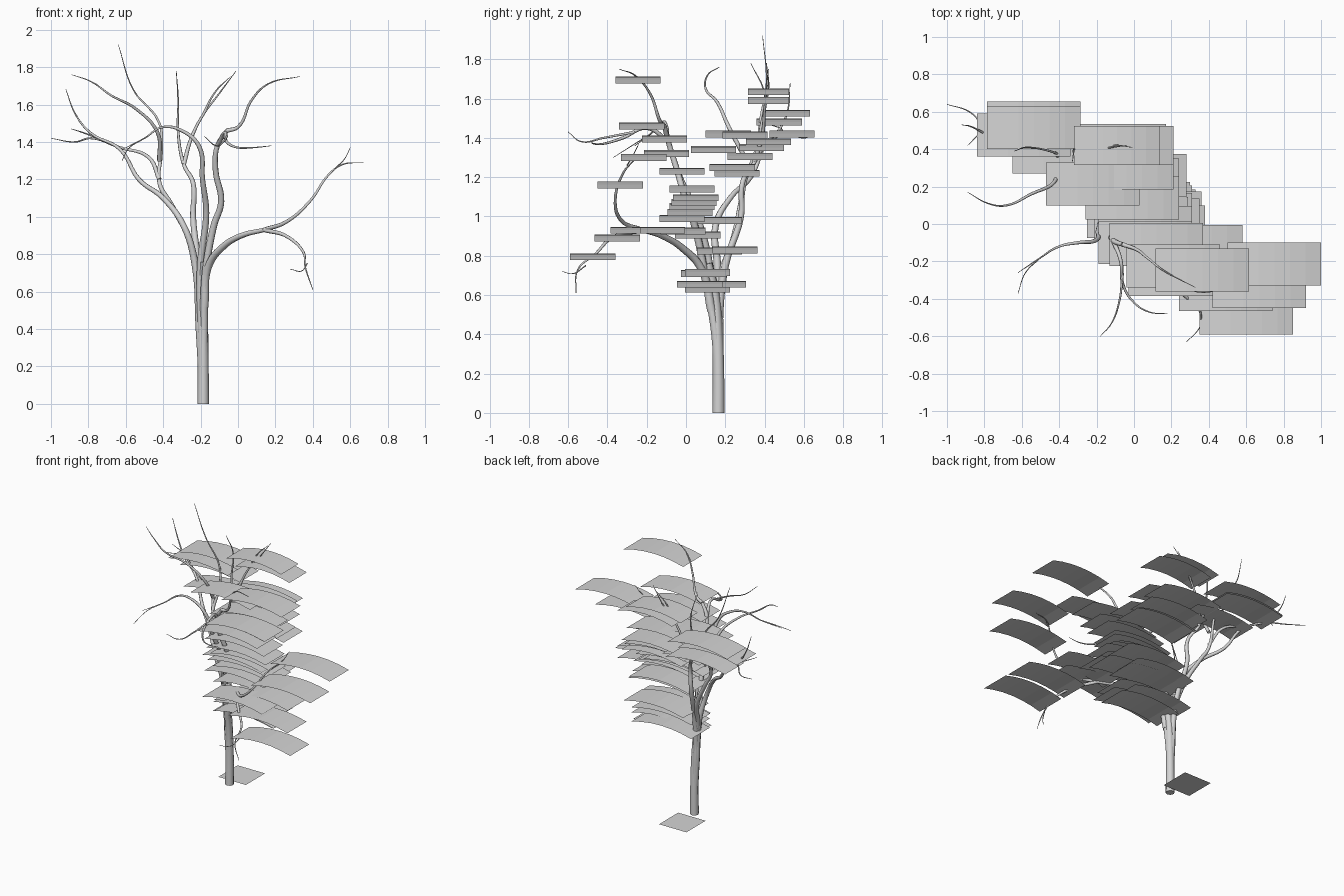
import bpy
import bmesh
import math

cube = bpy.data.objects.get("Cube")
if cube:
    bpy.data.objects.remove(cube, do_unlink=True)


def make_material(name, rgb):
    material = bpy.data.materials.new(name)
    material.use_nodes = True
    material.diffuse_color = (*rgb, 1)
    shader = material.node_tree.nodes["Principled BSDF"]
    shader.inputs["Base Color"].default_value = (*rgb, 1)
    return material


pale_grey = make_material("pale grey", (.66, .66, .66))


def add_object(name, mesh):
    mesh.materials.clear()
    mesh.materials.append(pale_grey)
    obj = bpy.data.objects.new(name, mesh)
    bpy.context.scene.collection.objects.link(obj)
    return obj


def branch(name, start_radius, end_radius, *points):
    """Smooth tapering tube through the given points."""
    curve = bpy.data.curves.new(name + " path", "CURVE")
    curve.dimensions = "3D"
    curve.resolution_u = 6
    curve.bevel_depth = 1
    curve.bevel_resolution = 2
    curve.use_fill_caps = True
    spline = curve.splines.new("BEZIER")
    spline.bezier_points.add(len(points) - 1)
    for index, (knot, point) in enumerate(zip(spline.bezier_points, points)):
        blend = index / (len(points) - 1)
        knot.co = point
        knot.radius = start_radius + (end_radius - start_radius) * blend
        knot.handle_left_type = knot.handle_right_type = "AUTO"
    path = bpy.data.objects.new(name + " path", curve)
    bpy.context.scene.collection.objects.link(path)
    graph = bpy.context.evaluated_depsgraph_get()
    mesh = bpy.data.meshes.new_from_object(path.evaluated_get(graph))
    bpy.data.objects.remove(path, do_unlink=True)
    for polygon in mesh.polygons:
        polygon.use_smooth = len(polygon.vertices) == 4
    return add_object(name, mesh)


def leaf_card(name, x, y, z, length=.5, width=.23, rise=.035, segments=6):
    """Thin sheet arched along x and straight along y, centred on x, y, z."""
    bm = bmesh.new()
    rows = []
    for step in range(segments + 1):
        across = 2 * step / segments - 1
        height = z + rise * (.5 - across * across)
        rows.append([bm.verts.new((x + across * length / 2, y + side * width / 2, height))
                     for side in (-1, 1)])
    for (a, b), (c, d) in zip(rows, rows[1:]):
        bm.faces.new((a, c, d, b))
    mesh = bpy.data.meshes.new(name)
    bm.to_mesh(mesh)
    bm.free()
    return add_object(name, mesh)


# Trunk and the main stems, which all start hidden inside it
thick, stem, limb, twig, tip = .031, .024, .012, .007, .0015
core = (-.186, .165, .12)

branch("trunk", thick, stem, (-.186, .165, 0), (-.186, .165, .2), (-.187, .16, .4),
       (-.19, .145, .6), (-.18, .11, .76))

branch("front_stem", stem, limb, core, (-.182, .15, .4), (-.175, .1, .68),
       (-.13, .045, .95), (-.09, 0, 1.08), (-.12, -.05, 1.25), (-.11, -.09, 1.38),
       (-.06, -.11, 1.46))

branch("arched_stem", stem, tip, core, (-.195, .155, .4), (-.2, .12, .75),
       (-.17, .05, 1.02), (-.19, -.03, 1.2), (-.21, -.09, 1.38), (-.3, -.1, 1.46),
       (-.4, -.12, 1.48), (-.5, -.18, 1.42), (-.62, -.26, 1.36))

branch("middle_stem", stem, tip, core, (-.2, .165, .4), (-.215, .2, .75), (-.24, .28, 1),
       (-.24, .29, 1.18), (-.29, .35, 1.28), (-.32, .38, 1.45), (-.32, .4, 1.62),
       (-.33, .33, 1.78))

branch("back_stem", stem, tip, core, (-.2, .17, .4), (-.22, .18, .7), (-.26, .24, .88),
       (-.36, .28, 1.07), (-.42, .3, 1.18), (-.41, .36, 1.35), (-.42, .38, 1.5),
       (-.56, .41, 1.68), (-.64, .39, 1.92))

branch("outer_stem", stem, tip, core, (-.205, .165, .4), (-.23, .16, .75),
       (-.29, .15, .95), (-.4, .23, 1.1), (-.53, .33, 1.2), (-.63, .4, 1.36),
       (-.79, .48, 1.45), (-.87, .52, 1.55), (-.92, .53, 1.68))

# Low limb with its rising and hanging ends
branch("low_limb", stem, limb, (-.18, .13, .52), (-.16, .08, .73), (-.08, -.02, .84),
       (.02, -.12, .9), (.14, -.22, .93))
branch("low_limb_rising", limb, tip, (.14, -.22, .93), (.27, -.33, .98),
       (.39, -.36, 1.09), (.48, -.32, 1.22), (.56, -.27, 1.28), (.67, -.25, 1.29))
branch("low_limb_fork", twig / 2, tip, (.52, -.3, 1.26), (.57, -.27, 1.31), (.6, -.24, 1.37))
branch("low_limb_hanging", limb, tip, (.14, -.22, .93), (.27, -.38, .89),
       (.35, -.46, .81), (.36, -.55, .73), (.4, -.56, .61))
branch("hanging_fork", twig / 2, tip, (.37, -.51, .75), (.34, -.57, .71), (.28, -.63, .72))

# Front crown limbs
branch("front_crown_limb", limb, tip, (-.06, -.11, 1.46), (0, -.13, 1.48),
       (.07, -.18, 1.62), (.16, -.25, 1.71), (.33, -.34, 1.75))
branch("front_reach", limb, tip, (-.11, -.09, 1.38), (-.07, -.2, 1.45),
       (-.06, -.32, 1.4), (0, -.42, 1.37), (.08, -.47, 1.37), (.18, -.48, 1.38))
branch("front_reach_fork", twig, tip, (-.06, -.26, 1.43), (-.08, -.42, 1.4),
       (-.12, -.53, 1.38), (-.18, -.6, 1.43))
branch("arched_stem_fork", twig / 2, tip, (-.5, -.18, 1.42), (-.58, -.26, 1.37),
       (-.62, -.37, 1.3))

# Back crown limbs
branch("back_crown_limb", limb, tip, (-.29, .35, 1.28), (-.25, .39, 1.42),
       (-.19, .4, 1.54), (-.1, .42, 1.66), (-.01, .41, 1.78))
branch("back_crown_fork", twig, tip, (-.19, .4, 1.54), (-.12, .41, 1.67), (-.04, .42, 1.75))
branch("side_reach", limb, tip, (-.42, .3, 1.3), (-.43, .22, 1.45), (-.55, .16, 1.58),
       (-.68, .1, 1.65), (-.78, .11, 1.72), (-.89, .17, 1.76))
branch("outer_reach", limb, tip, (-.42, .3, 1.2), (-.48, .37, 1.32), (-.63, .42, 1.37),
       (-.78, .5, 1.42), (-.88, .6, 1.4), (-1, .64, 1.42))
branch("outer_fork", twig, tip, (-.7, .45, 1.4), (-.8, .49, 1.44), (-.89, .42, 1.47))

# Leaf cards, grouped by where they grow
leaf_groups = {
    "front_crown_leaf": [
        (.365, -.245, 1.695), (.21, -.225, 1.46), (.12, -.11, 1.395), (.06, -.1, 1.32),
        (.75, -.215, 1.3), (.67, -.335, 1.16), (.06, -.02, 1.23)],
    "back_crown_leaf": [
        (-.535, .515, 1.525), (-.59, .475, 1.48), (-.535, .54, 1.42), (-.22, .215, 1.42),
        (-.04, .3, 1.415), (-.01, .14, 1.34), (-.08, .42, 1.38), (-.4, .385, 1.35),
        (-.04, .325, 1.305), (-.01, .235, 1.25), (.03, .26, 1.22)],
    "low_limb_leaf": [
        (.6, -.475, .795), (.49, -.35, .89), (.22, -.27, .93), (.33, -.12, .93)],
    "middle_leaf": [
        (.04, .03, 1.14), (.06, .05, 1.095), (0, .04, 1.07), (.05, .03, 1.05),
        (.1, .02, 1.02), (.06, -.02, .99), (.03, .17, .98), (.11, .06, .905),
        (.02, .25, .83), (.02, .17, .825), (.13, -.015, .925)],
    "lower_leaf": [
        (.05, .11, .715), (.06, .09, .71), (-.005, .19, .655), (.08, .07, .655),
        (.04, .11, .63)],
}
for name, centres in leaf_groups.items():
    for centre in centres:
        leaf_card(name, *centre)

# Smaller cards at the very top, and the flat one on the ground
for x, z in ((-.09, 1.635), (-.02, 1.59)):
    leaf_card("top_leaf", x, .42, z, length=.46, width=.21)
leaf_card("fallen_leaf", -.2, .33, 0, rise=0, length=.23, segments=1)
